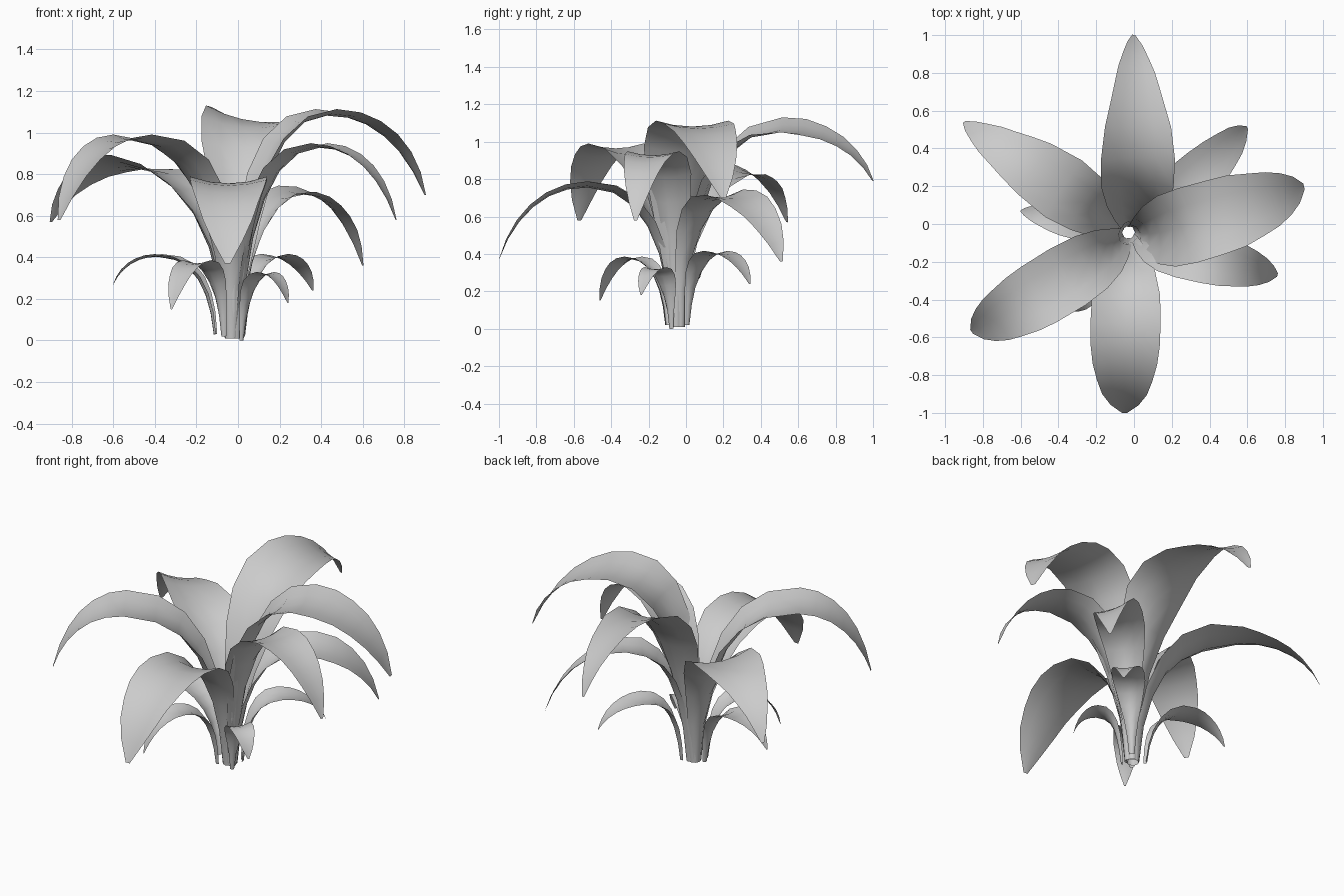
import bpy, bmesh
from math import sin, cos, pi, hypot
from mathutils import Vector

if "Cube" in bpy.data.objects:
    bpy.data.objects.remove(bpy.data.objects["Cube"])

CX, CY = -0.03, -0.045                 # centre of the clump
RISE, FALL, ACROSS = 6, 6, 4           # mesh divisions of every leaf

# width and curl along the leaf: (fraction of length, width factor, curl angle)
PROFILE = [(0, .24, 3.0), (.2, .42, 2.4), (.4, .80, 1.4), (.53, 1.0, .8),
           (.7, .96, .55), (.85, .66, .5), (.95, .31, .4), (1, .07, .3)]


def sample(t):
    for (a, w0, c0), (b, w1, c1) in zip(PROFILE, PROFILE[1:]):
        if t <= b + 1e-6:
            k = (t - a) / (b - a)
            return w0 + (w1 - w0) * k, c0 + (c1 - c0) * k
    return PROFILE[-1][1:]


def bezier(p, u):
    v = 1 - u
    return p[0]*v**3 + p[1]*3*v*v*u + p[2]*3*v*u*u + p[3]*u**3


def leaf(name, tip, rp, zp, width, point=0.0, bend=0.0, r0=0.018, z0=0.01, roll=0.0):
    """Arching channelled leaf: tip xyz, radius and height of the arch top,
    width, tip sharpness, sideways bow, base radius and height, tip roll."""
    dx, dy = tip[0] - CX, tip[1] - CY
    R, zt = hypot(dx, dy), tip[2]
    out = Vector((dx / R, dy / R, 0))
    side = Vector((-out.y, out.x, 0))
    V = Vector
    up = [V((r0, z0)), V((r0 + .015, .6*zp)), V((r0 + .3*(rp - r0), zp)), V((rp, zp))]
    down = [V((rp, zp)), V((rp + .5*(R - rp), zp)),
            V((R - .15*(R - rp), zt + .57*(zp - zt))), V((R, zt))]
    path = [bezier(up, i / RISE) for i in range(RISE)]
    path += [bezier(down, i / FALL) for i in range(FALL + 1)]
    dist = [0]
    for a, b in zip(path, path[1:]):
        dist.append(dist[-1] + (b - a).length)

    bm = bmesh.new()
    rows = []
    for i, p in enumerate(path):
        t = dist[i] / dist[-1]
        w, curl = sample(t)
        w *= width * (1 - point * max(0, t - .6) / .4)
        tan = (path[min(i + 1, len(path) - 1)] - path[max(i - 1, 0)]).normalized()
        nrm = out * -tan.y + Vector((0, 0, tan.x))
        k = roll * min(1, max(0, t - .5) / .25)
        across, nrm = side * cos(k) + nrm * sin(k), nrm * cos(k) - side * sin(k)
        rad = w / curl
        mid = Vector((CX, CY, 0)) + out * p.x + Vector((0, 0, p.y))
        mid += side * bend * sin(pi * t)
        sag = rad * (1 - cos(curl / 2))
        row = []
        for j in range(ACROSS + 1):
            a = curl * (j / ACROSS - .5)
            row.append(bm.verts.new(mid + across * rad * sin(a)
                                    + nrm * (rad * (1 - cos(a)) - .6 * sag)))
        rows.append(row)
    for r, s in zip(rows, rows[1:]):
        for j in range(ACROSS):
            f = bm.faces.new((r[j], s[j], s[j + 1], r[j + 1]))
            f.smooth = True
    bmesh.ops.recalc_face_normals(bm, faces=bm.faces)
    if sum((f.normal.z for f in bm.faces)) < 0:
        bmesh.ops.reverse_faces(bm, faces=bm.faces)
    me = bpy.data.meshes.new(name)
    bm.to_mesh(me)
    bm.free()
    bpy.context.collection.objects.link(bpy.data.objects.new(name, me))


# large upper leaves
leaf("leaf_back", (0.0, 1.0, .79), .56, 1.08, .41, .35, -.04, roll=.3)
leaf("leaf_right", (.90, .20, .70), .46, 1.10, .42, 0, -.045)
leaf("leaf_front_left", (-.86, -.57, .58), .58, .98, .365, 0, .028)
leaf("leaf_back_left", (-.90, .54, .57), .60, .85, .37, .4, roll=.3)
leaf("leaf_front", (-.05, -1.0, .37), .48, .775, .385, 0, -.005)
# middle leaves
leaf("leaf_front_right", (.76, -.27, .58), .44, .94, .31, .2, -.01, .035)
leaf("leaf_back_right", (.60, .51, .36), .40, .72, .28, .15, -.02, .035, roll=.3)
# small outer leaves
leaf("small_leaf_left", (-.60, .07, .27), .36, .41, .19, .4, 0, .08, .03)
leaf("small_leaf_front_left", (-.32, -.46, .15), .29, .38, .17, .2, 0, .07, .02)
leaf("small_leaf_back_right", (.36, .34, .24), .29, .41, .19, .2, 0, .075, .02)
leaf("small_leaf_front_right", (.24, -.24, .18), .20, .325, .15, .2, 0, .06, 0.0)
